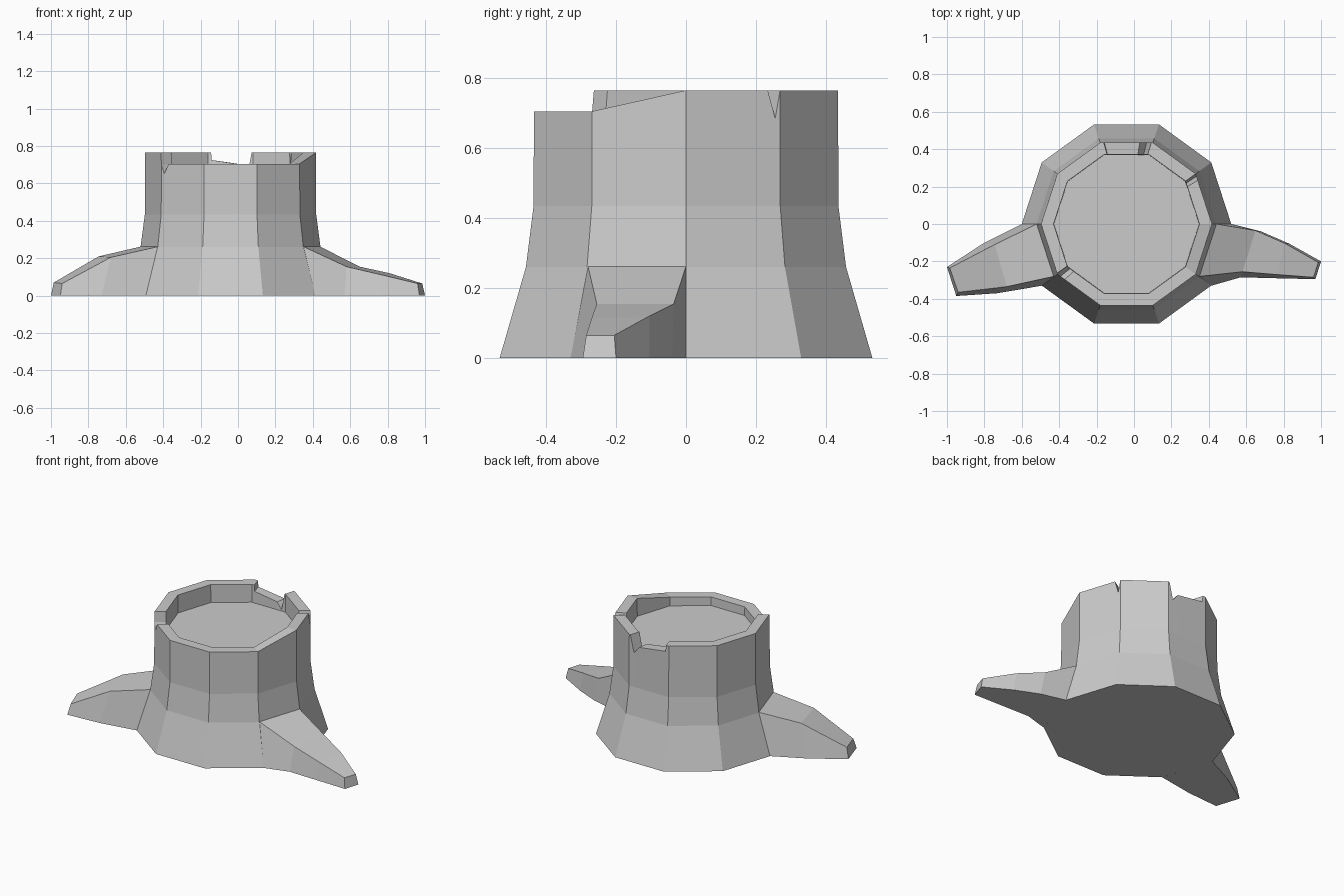
import bpy, bmesh
from math import cos, sin, pi

if "Cube" in bpy.data.objects:
    bpy.data.objects.remove(bpy.data.objects["Cube"])

CX = -0.04      # trunk axis
SIDES = 10


def ring_point(t, r, z):
    """Point on a decagon outline; t counts corners, fractions lie on the side."""
    i = int(t)
    f = t - i
    a, b = i * 2 * pi / SIDES, (i + 1) * 2 * pi / SIDES
    return (CX + r * (cos(a) * (1 - f) + cos(b) * f),
            r * (sin(a) * (1 - f) + sin(b) * f), z)


def finish(bm, name):
    bmesh.ops.recalc_face_normals(bm, faces=bm.faces)
    me = bpy.data.meshes.new(name)
    bm.to_mesh(me)
    bm.free()
    ob = bpy.data.objects.new(name, me)
    bpy.context.collection.objects.link(ob)


def bridge(bm, a, b):
    n = len(a)
    for i in range(n):
        j = (i + 1) % n
        bm.faces.new((a[i], a[j], b[j], b[i]))


# Broken rim: (position around trunk, rim height)
HI, LO, FLOOR = 0.765, 0.705, 0.65
rim = [(0, HI), (0.87, HI), (0.95, 0.685), (1, HI), (2, HI), (2.03, HI),
       (2.12, 0.655), (2.25, 0.70), (2.92, 0.725), (2.93, HI), (3, HI), (4, HI),
       (5, HI), (5.98, HI), (6, 0.70), (6.07, 0.652), (6.17, LO),
       (7, LO), (8, LO), (9, LO)]

# Hollow-topped stump trunk
bm = bmesh.new()
rings = [[bm.verts.new(ring_point(t, r, z)) for t, _ in rim]
         for r, z in ((0.56, 0), (0.481, 0.26), (0.458, 0.435))]
rings.append([bm.verts.new(ring_point(t, 0.457, z)) for t, z in rim])
rings.append([bm.verts.new(ring_point(t, 0.39, z)) for t, z in rim])
rings.append([bm.verts.new(ring_point(t, 0.388, FLOOR)) for t, _ in rim])
for a, b in zip(rings, rings[1:]):
    bridge(bm, a, b)
bm.faces.new(rings[0])
bm.faces.new(rings[-1])
finish(bm, "stump_trunk")


# Roots: sections of (back top, front top, front base, back base)
def root(name, sections):
    bm = bmesh.new()
    loops = [[bm.verts.new(p) for p in (bt, ft, (*fb, 0), (*bb, 0))]
             for bt, ft, fb, bb in sections]
    for a, b in zip(loops, loops[1:]):
        bridge(bm, a, b)
    bm.faces.new(loops[-1])
    finish(bm, name)


root("right_root", [
    ((0.44, 0, 0.262), (0.35, -0.28, 0.262), (0.413, -0.33), (0.52, 0)),
    ((0.65, -0.035, 0.155), (0.58, -0.255, 0.155), (0.57, -0.285), (0.68, -0.04)),
    ((0.81, -0.105, 0.12), (0.76, -0.27, 0.113), (0.76, -0.29), (0.83, -0.105)),
    ((0.985, -0.205, 0.065), (0.96, -0.285, 0.065), (0.97, -0.295), (1.0, -0.2))])

root("left_root", [
    ((-0.52, 0, 0.262), (-0.428, -0.28, 0.262), (-0.493, -0.33), (-0.6, 0)),
    ((-0.745, -0.11, 0.21), (-0.68, -0.335, 0.205), (-0.73, -0.37), (-0.8, -0.1)),
    ((-0.985, -0.235, 0.07), (-0.94, -0.365, 0.065), (-0.95, -0.385), (-1.0, -0.23))])
